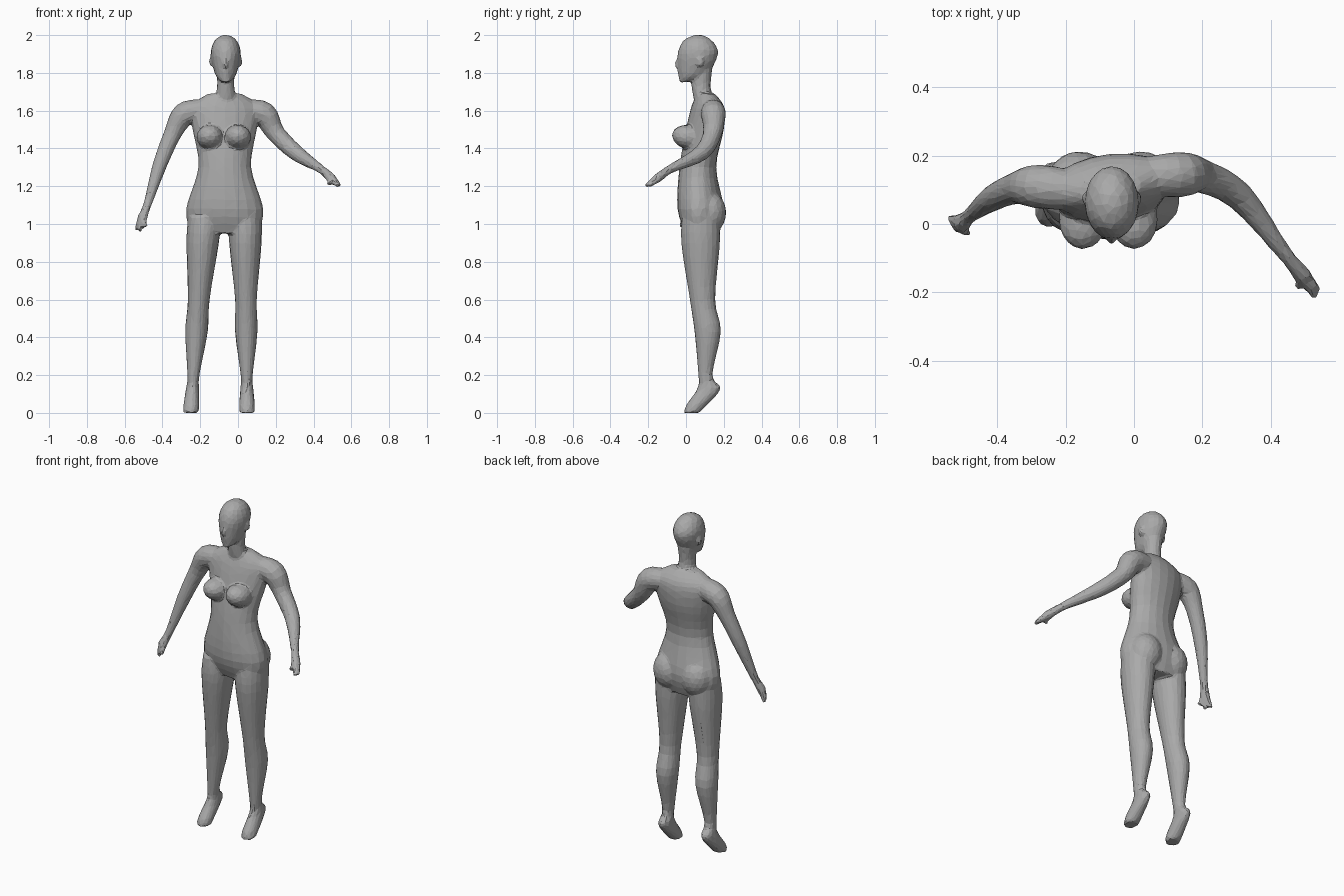
import bpy
import bmesh
from math import sin, cos, tau
from mathutils import Vector, Matrix

default_cube = bpy.data.objects.get("Cube")
if default_cube:
    bpy.data.objects.remove(default_cube, do_unlink=True)

SIDES = 20
STEPS = 4
MIDLINE = -0.065
bm = bmesh.new()
turns = [tau * side / SIDES for side in range(SIDES)]


def flowing(stations):
    """Fill in a smooth curve through a few stations."""
    knots = [Vector(station) for station in stations]
    knots = [knots[0], *knots, knots[-1]]
    curve = []
    for before, start, end, after in zip(knots, knots[1:], knots[2:], knots[3:]):
        for step in range(STEPS):
            t = step / STEPS
            leave, arrive = (end - before) / 2, (after - start) / 2
            blend = t * t * (3 - 2 * t)
            curve.append(start.lerp(end, blend)
                         + leave * t * (1 - t) ** 2 - arrive * t * t * (1 - t))
    return curve + [knots[-1]]


def skin(rings):
    """Join neighbouring rings of points and close both ends."""
    loops = [[bm.verts.new(point) for point in ring] for ring in rings]
    for lower, upper in zip(loops, loops[1:]):
        for side in range(SIDES):
            prev = side - 1
            bm.faces.new((lower[prev], lower[side], upper[side], upper[prev]))
    bm.faces.new(loops[0][::-1])
    bm.faces.new(loops[-1])


def stack(stations, foot_x=MIDLINE, lean=0, twist=0, twist_height=0):
    """Level ovals from stations of height, half width, front and back."""
    rings = []
    for z, half_width, front, back in flowing(stations):
        middle = (front + back) / 2
        half_depth = (back - front) / 2
        skew = twist * (z - twist_height)
        rings.append([(foot_x + lean * z + half_width * cos(turn),
                       middle + half_depth * sin(turn) + skew * half_width * cos(turn),
                       z) for turn in turns])
    skin(rings)


def limb(stations):
    """Round tube through stations of x, y, z and radius."""
    curve = flowing(stations)
    rings = []
    for index, station in enumerate(curve):
        following = curve[min(index + 1, len(curve) - 1)]
        previous = curve[max(index - 1, 0)]
        along = (following - previous).xyz.normalized()
        across = along.cross(Vector((0, 1, 0))).normalized()
        other = along.cross(across)
        rings.append([station.xyz + station.w * (cos(turn) * across + sin(turn) * other)
                      for turn in turns])
    skin(rings)


def ball(x, y, z, size, tilt=0):
    matrix = (Matrix.Translation((x, y, z)) @ Matrix.Rotation(tilt, 4, "X")
              @ Matrix.Diagonal((*size, 1)))
    bmesh.ops.create_icosphere(bm, subdivisions=3, radius=1, matrix=matrix)


def arm(stations, fingertips, thumb_tip):
    """Arm whose last station is the palm, with tapering digits."""
    limb(stations)
    wrist, palm = Vector(stations[-2]), Vector(stations[-1])
    for tip in (*fingertips, thumb_tip):
        end = Vector((*tip, 0.01))
        knuckle = palm.lerp(end, 0.4)
        knuckle.w = palm.w * 0.7
        limb([wrist.lerp(palm, 0.5), knuckle, end])


# Torso: hips, waist, ribs, shoulders, turned a little above the hips
stack([
    (0.95, 0.18, 0, 0.17),
    (1.08, 0.205, -0.045, 0.2),
    (1.3, 0.14, -0.035, 0.16),
    (1.5, 0.17, 0, 0.2),
    (1.62, 0.18, 0.03, 0.2),
    (1.69, 0.09, 0.06, 0.15),
], foot_x=-0.07, twist=0.3, twist_height=1.25)

# Neck
stack([
    (1.62, 0.07, 0.05, 0.16),
    (1.72, 0.046, 0.03, 0.13),
    (1.82, 0.05, 0.03, 0.14),
])

# Head from chin to crown
stack([
    (1.75, 0.02, -0.035, 0),
    (1.79, 0.055, -0.04, 0.11),
    (1.9, 0.08, -0.045, 0.17),
    (1.97, 0.06, -0.015, 0.14),
    (2, 0.02, 0.04, 0.09),
])

# Nose, mouth and ears
ball(MIDLINE, -0.04, 1.85, (0.013, 0.02, 0.03), tilt=-0.3)
ball(MIDLINE, -0.035, 1.805, (0.02, 0.012, 0.012))
for side in (-1, 1):
    ball(MIDLINE + side * 0.078, 0.075, 1.86, (0.01, 0.02, 0.03))

# Breasts and buttocks
for side in (-1, 1):
    ball(-0.075 + side * 0.075, 0.01, 1.46, (0.07, 0.085, 0.063), tilt=-0.25)
    ball(-0.07 + side * 0.09, 0.125, 1.06, (0.095, 0.088, 0.11))

# Legs, standing on the toes with the heels raised
leg = [
    (0, 0.04, -0.01, 0.07),
    (0.04, 0.042, 0, 0.11),
    (0.13, 0.035, 0.06, 0.185),
    (0.2, 0.032, 0.065, 0.14),
    (0.43, 0.06, 0.045, 0.185),
    (0.6, 0.058, 0.02, 0.155),
    (0.9, 0.086, -0.025, 0.18),
    (1.04, 0.088, -0.02, 0.18),
]
stack(leg, foot_x=0.048, lean=-0.01)
stack(leg, foot_x=-0.25, lean=0.07)

# Left arm, reaching out and forward
arm([
    (0.05, 0.14, 1.6, 0.06),
    (0.14, 0.145, 1.58, 0.066),
    (0.2, 0.14, 1.48, 0.05),
    (0.31, 0.08, 1.375, 0.042),
    (0.44, -0.085, 1.29, 0.023),
    (0.5, -0.155, 1.24, 0.025),
], fingertips=[(0.54, -0.195, 1.2), (0.53, -0.215, 1.2)], thumb_tip=(0.475, -0.185, 1.21))

# Right arm, hanging away from the body
arm([
    (-0.19, 0.1, 1.6, 0.06),
    (-0.285, 0.11, 1.58, 0.064),
    (-0.345, 0.105, 1.48, 0.047),
    (-0.415, 0.075, 1.31, 0.038),
    (-0.48, 0.025, 1.1, 0.022),
    (-0.51, 0, 1.03, 0.026),
], fingertips=[(-0.54, 0.02, 0.965), (-0.52, -0.015, 0.96)], thumb_tip=(-0.485, -0.03, 0.985))

bmesh.ops.recalc_face_normals(bm, faces=bm.faces[:])
mesh = bpy.data.meshes.new("body")
bm.to_mesh(mesh)
bm.free()
body = bpy.data.objects.new("body", mesh)
bpy.context.collection.objects.link(body)

# Plain grey skin
grey = bpy.data.materials.new("plain_grey")
grey.use_nodes = True
colour = (0.4, 0.4, 0.4, 1)
grey.diffuse_color = colour
grey.node_tree.nodes["Principled BSDF"].inputs["Base Color"].default_value = colour
mesh.materials.append(grey)

# Fuse the parts into one faceted skin
fuse = body.modifiers.new("fuse", "REMESH")
fuse.mode = "VOXEL"
fuse.voxel_size = 0.008
soften = body.modifiers.new("soften", "SMOOTH")
soften.iterations = 8
facet = body.modifiers.new("facet", "DECIMATE")
facet.ratio = 0.05
